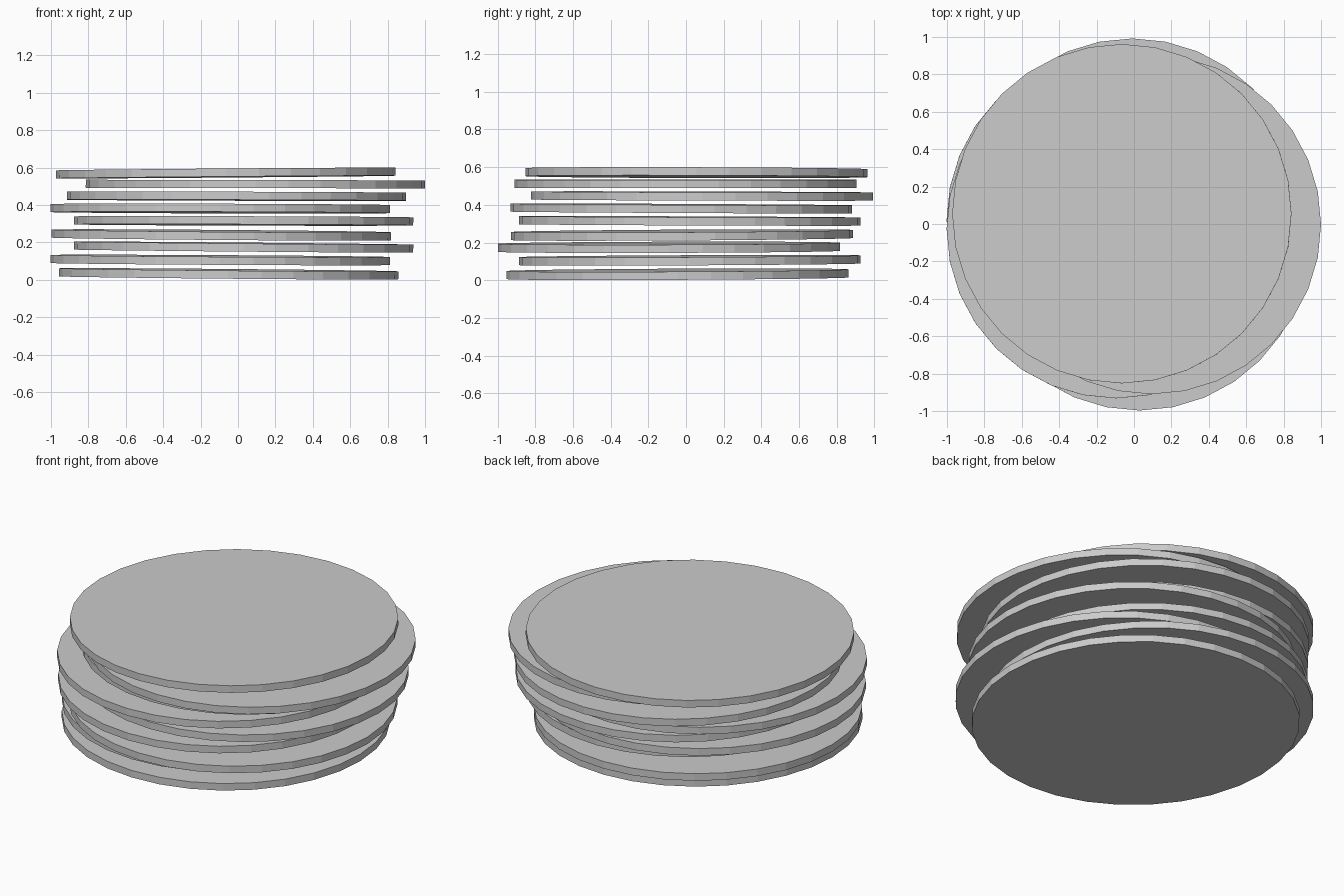
import bpy
from math import atan

cube = bpy.data.objects.get("Cube")
if cube:
    bpy.data.objects.remove(cube, do_unlink=True)

# Plain grey material
GREY = (0.6, 0.6, 0.6, 1)
grey = bpy.data.materials.new("plain grey")
grey.use_nodes = True
grey.diffuse_color = GREY
grey.node_tree.nodes["Principled BSDF"].inputs["Base Color"].default_value = GREY

RADIUS, THICKNESS, SIDES = 0.907, 0.043, 32

# Discs from bottom to top: centre x, y, z, then slope along x and along y
DISCS = [
    (-0.05, -0.045, 0.032, -0.009, 0.005),
    (-0.095, 0.02, 0.106, -0.006, 0.005),
    (0.03, -0.09, 0.175, -0.009, 0.003),
    (-0.09, -0.022, 0.24, -0.008, 0.006),
    (0.03, 0.02, 0.315, -0.003, -0.004),
    (-0.095, -0.025, 0.381, -0.003, -0.005),
    (-0.008, 0.085, 0.447, -0.003, -0.003),
    (0.093, -0.003, 0.512, -0.002, 0.0),
    (-0.065, 0.055, 0.571, 0.008, -0.003),
]

# Loose stack of slightly tilted discs
for i, (x, y, z, slope_x, slope_y) in enumerate(DISCS, 1):
    bpy.ops.mesh.primitive_cylinder_add(
        vertices=SIDES, radius=RADIUS, depth=THICKNESS, location=(x, y, z),
        rotation=(atan(slope_y), -atan(slope_x), 0))
    disc = bpy.context.object
    disc.name = f"stacked_disc_{i}"
    disc.data.materials.append(grey)
    bpy.ops.object.shade_flat()
